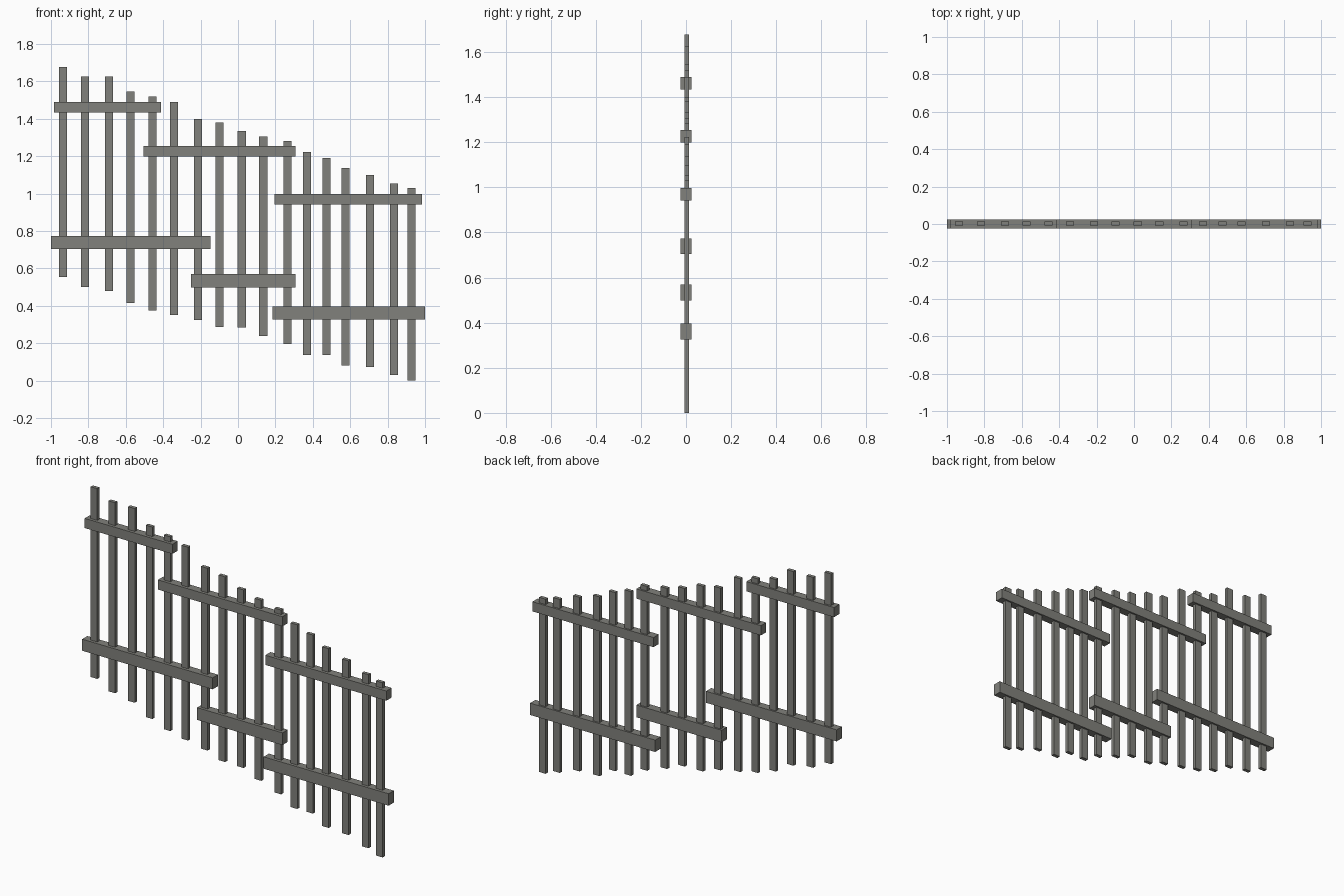
import bpy

mat = bpy.data.materials.new("weathered_grey")
mat.diffuse_color = (0.22, 0.22, 0.20, 1)


def box(name, x0, x1, y0, y1, z0, z1):
    v = [(x, y, z) for x in (x0, x1) for y in (y0, y1) for z in (z0, z1)]
    f = [(0, 1, 3, 2), (4, 6, 7, 5), (0, 4, 5, 1), (2, 3, 7, 6), (0, 2, 6, 4), (1, 5, 7, 3)]
    me = bpy.data.meshes.new(name)
    me.from_pydata(v, [], f)
    me.materials.append(mat)
    ob = bpy.data.objects.new(name, me)
    bpy.context.collection.objects.link(ob)


# Pickets stepping down the slope: centre x, bottom z, top z
pickets = [
    (-.935, .555, 1.677), (-.818, .502, 1.625), (-.69, .48, 1.625),
    (-.575, .415, 1.547), (-.458, .375, 1.52), (-.343, .35, 1.49),
    (-.215, .325, 1.40), (-.10, .288, 1.38), (.02, .285, 1.335),
    (.135, .24, 1.305), (.265, .195, 1.282), (.37, .137, 1.223),
    (.472, .137, 1.19), (.575, .08, 1.137), (.705, .073, 1.10),
    (.835, .03, 1.053), (.927, 0, 1.03)]
for i, (x, z0, z1) in enumerate(pickets):
    box(f"picket_{i + 1}", x - .0215, x + .0215, -.007, .014, z0, z1)

# Overlapping horizontal rails: x range, z range
rails = [
    (-.983, -.411, 1.433, 1.49), (-.506, .307, 1.198, 1.255), (.195, .985, .941, .998),
    (-1, -.148, .705, .773), (-.25, .307, .498, .57), (.184, 1, .326, .396)]
for i, (x0, x1, z0, z1) in enumerate(rails):
    box(f"{'upper' if i < 3 else 'lower'}_rail_{i % 3 + 1}", x0, x1, -.0245, .0245, z0, z1)
